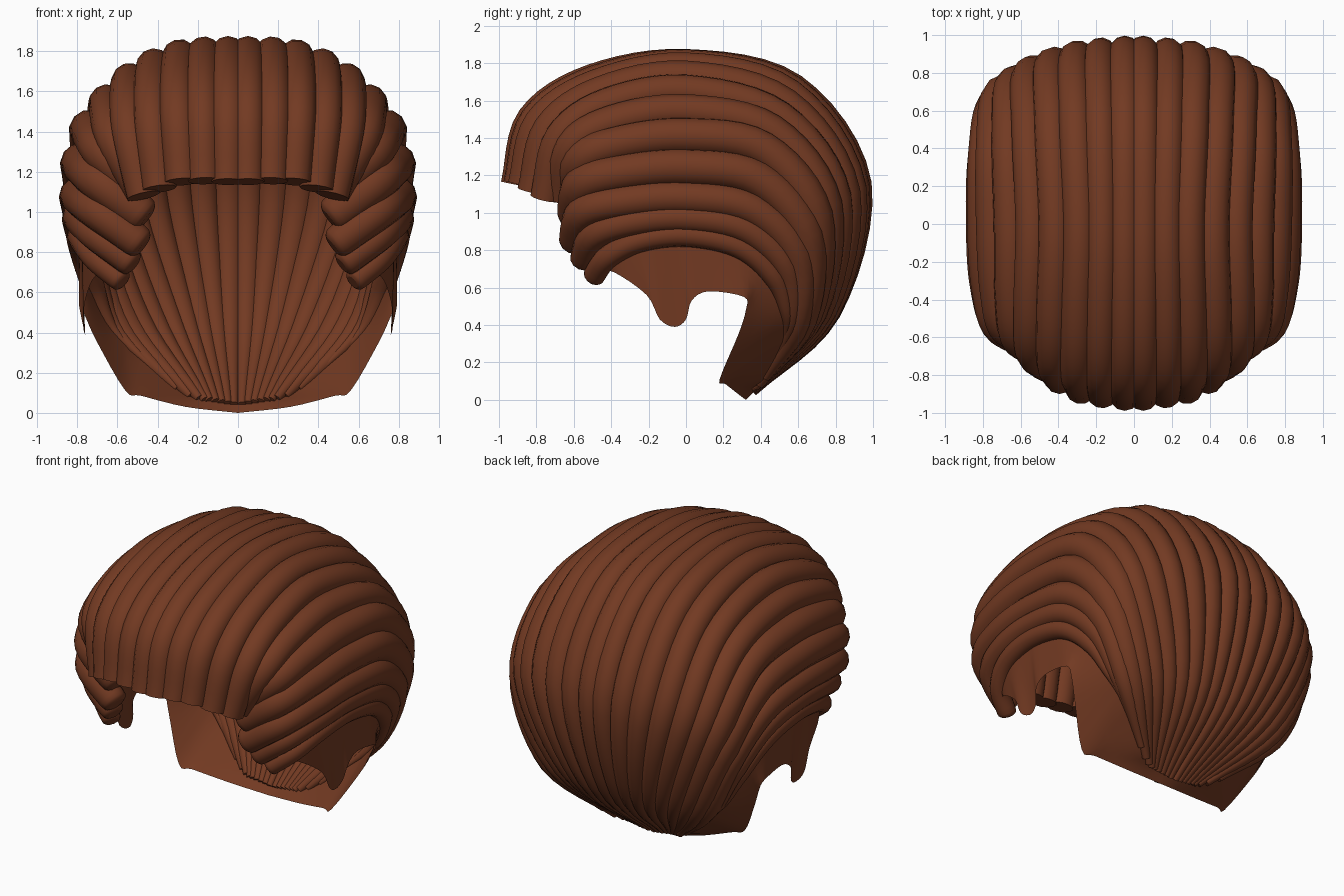
import bpy, bmesh
from mathutils import Vector

if "Cube" in bpy.data.objects:
    bpy.data.objects.remove(bpy.data.objects["Cube"])

# Key locks, centre to ear; each runs fringe -> crown -> nape
KEYS = [
    [(.05,-.91,1.15),(.05,-.82,1.50),(.05,-.5,1.71),(.05,0,1.79),(.05,.57,1.66),(.05,.91,1.15),(.04,.77,.47),(.02,.36,.04)],
    [(.28,-.87,1.15),(.30,-.78,1.48),(.30,-.48,1.68),(.29,0,1.77),(.31,.55,1.63),(.31,.88,1.13),(.19,.76,.47),(.08,.36,.05)],
    [(.47,-.75,1.08),(.54,-.67,1.40),(.55,-.42,1.58),(.54,0,1.65),(.56,.50,1.51),(.55,.80,1.08),(.34,.72,.47),(.14,.36,.06)],
    [(.45,-.60,1.08),(.66,-.56,1.28),(.72,-.35,1.37),(.74,0,1.41),(.74,.41,1.34),(.70,.69,.99),(.49,.66,.45),(.19,.37,.07)],
    [(.47,-.60,.83),(.70,-.55,1.0),(.78,-.32,1.06),(.80,0,1.08),(.79,.35,1.02),(.73,.59,.78),(.58,.60,.41),(.30,.43,.12)],
    [(.57,-.50,.65),(.70,-.42,.76),(.77,-.25,.85),(.79,0,.88),(.78,.28,.82),(.73,.47,.66),(.65,.54,.46),(.54,.53,.32)],
]
# Lower hem: (lock, position along lock) joined to (x, y, z)
HEM = [
    (10,0,.62,-.44,.68),(10,1,.71,-.38,.68),(10,1.7,.76,-.21,.56),(10,2.1,.77,-.14,.43),
    (10,2.5,.76,-.06,.39),(10,2.8,.77,0,.43),(10,3,.79,.03,.53),(10,3.5,.79,.12,.58),
    (10,4,.79,.31,.55),(10,5,.76,.32,.48),(10,6,.70,.28,.35),(10,7,.56,.18,.11),
    (8,7,.48,.21,.085),(6,7,.26,.28,.03),(0,7,0,.32,0),
]
STEPS = 6


def spline(pts, u):
    """Point on a smooth curve through pts, u counted in points."""
    n = len(pts)
    i = min(int(u), n - 2)
    f = u - i
    p1, p2 = Vector(pts[i]), Vector(pts[i + 1])
    p0 = Vector(pts[i - 1]) if i else 2 * p1 - p2
    p3 = Vector(pts[i + 2]) if i + 2 < n else 2 * p2 - p1
    return p1 + .5 * f * (p2 - p0 + f * (2*p0 - 5*p1 + 4*p2 - p3 + f * (3*(p1 - p2) + p3 - p0)))


def hair(s, t):
    """Point on the hair surface: lock s (0-10), position t (0-7)."""
    return spline([spline(k, t) for k in KEYS], s / 2)


mat = bpy.data.materials.new("brown_hair")
mat.diffuse_color = (.17, .042, .016, 1)
mat.use_nodes = True
mat.node_tree.nodes["Principled BSDF"].inputs["Base Color"].default_value = mat.diffuse_color


# Locks: tapered tubes on both sides
RAD_T = [.085, .09, .09, .09, .09, .088, .062, .022]
RAD_S = [.95, .97, 1, 1, 1, 1.02, 1.1, 1.12, 1.0, .85, .7]
for side, name in ((1, "left"), (-1, "right")):
    for s in range(11):
        cu = bpy.data.curves.new(f"hair_lock_{name}_{s + 1}", 'CURVE')
        cu.dimensions = '3D'
        cu.bevel_depth = 1
        cu.bevel_resolution = 4
        cu.use_fill_caps = True
        sp = cu.splines.new('POLY')
        ts = [i / STEPS for i in range(7 * STEPS + 1)]
        if s > 5:  # rounded front tips on the side locks
            ts = [0, .03, .08] + ts[1:]
        sp.points.add(len(ts) - 1)
        for t, pt in zip(ts, sp.points):
            p = hair(s, t)
            j = min(int(t), 6)
            r = RAD_S[s] * (RAD_T[j] + (RAD_T[j + 1] - RAD_T[j]) * (t - j))
            if s > 5:
                r *= {0: .6, .03: .82, .08: .95}.get(t, 1)
            if s > 8 and t > 5:  # ear locks fade into the cap
                r *= 1 - .2 * (t - 5)
            pt.co = (side * p.x, p.y, p.z, 1)
            pt.radius = r
        sp.use_smooth = True
        cu.materials.append(mat)
        bpy.context.collection.objects.link(bpy.data.objects.new(cu.name, cu))


def sheet(name, rows):
    """Smooth mirrored surface through a grid of points."""
    bm = bmesh.new()
    grid = [[bm.verts.new(p) for p in r] for r in rows]
    for a, b in zip(grid, grid[1:]):
        for k in range(len(a) - 1):
            bm.faces.new((a[k], a[k + 1], b[k + 1], b[k])).smooth = True
    bmesh.ops.remove_doubles(bm, verts=bm.verts, dist=.0005)
    bmesh.ops.recalc_face_normals(bm, faces=bm.faces)
    me = bpy.data.meshes.new(name)
    bm.to_mesh(me)
    bm.free()
    me.materials.append(mat)
    ob = bpy.data.objects.new(name, me)
    bpy.context.collection.objects.link(ob)
    ob.modifiers.new("mirror", 'MIRROR').use_clip = True


# Scalp cap running through the locks
rows = []
for s in range(11):
    row = [hair(s, .15 + 6.85 * i / 40) for i in range(41)]
    if s == 0:
        for p in row:
            p.x = 0
    rows.append(row)
sheet("scalp_cap", rows)

# Sideburn, ear cut-out and nape below the locks
rows = []
SUB = 4
for i in range((len(HEM) - 1) * SUB + 1):
    k, f = min(i // SUB, len(HEM) - 2), i / SUB
    f -= k
    a, b = HEM[k], HEM[k + 1]
    top = hair(a[0] + (b[0] - a[0]) * f, a[1] + (b[1] - a[1]) * f)
    low = spline([h[2:] for h in HEM], i / SUB)
    if i == (len(HEM) - 1) * SUB:
        top.x = 0
    rows.append([top.lerp(low, v / 4) for v in range(5)])
sheet("sideburn_and_nape", rows)
